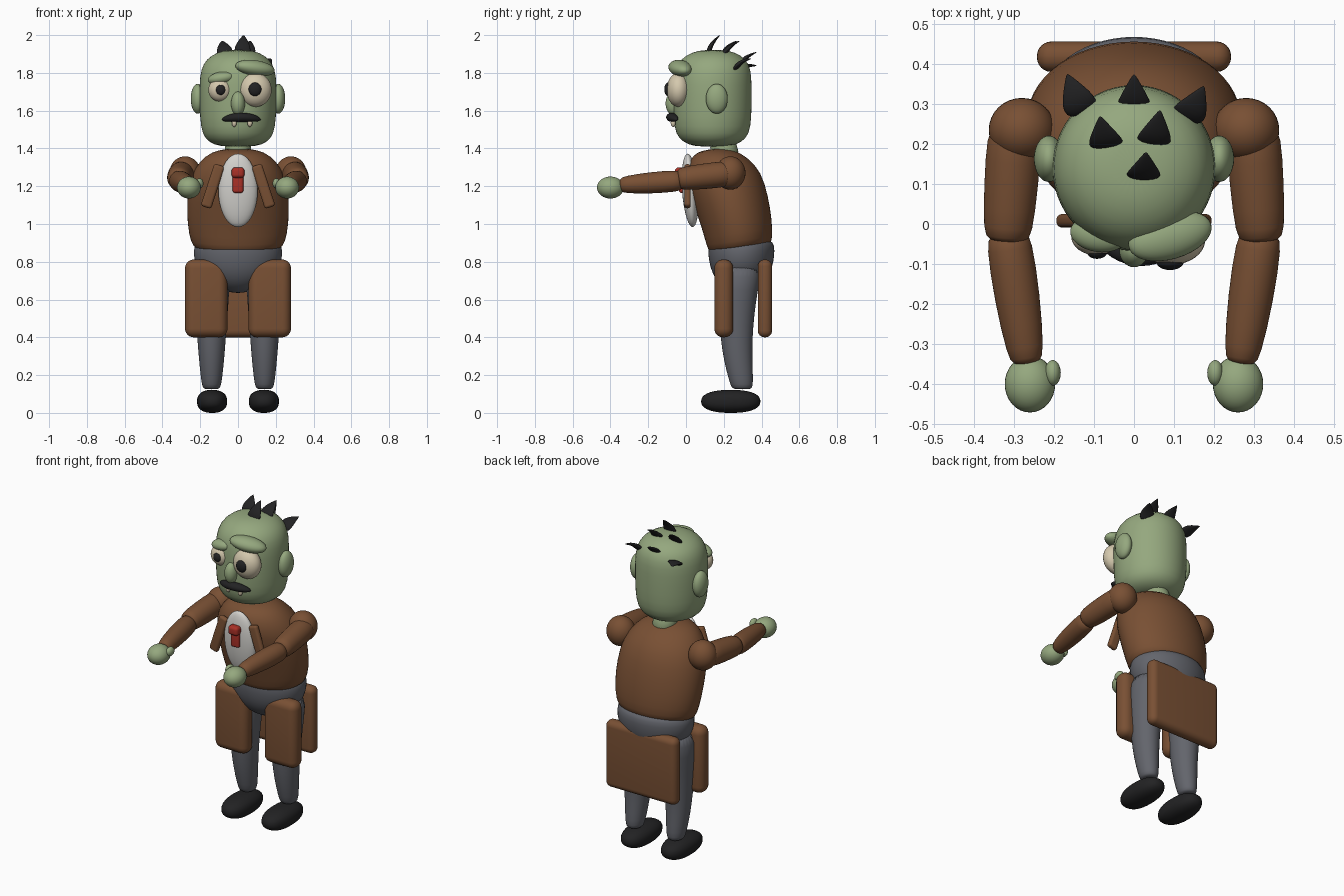
import bpy, bmesh, math
from mathutils import Vector, Matrix, Euler

if "Cube" in bpy.data.objects:
    bpy.data.objects.remove(bpy.data.objects["Cube"])


def material(name, r, g, b):
    m = bpy.data.materials.new(name)
    m.use_nodes = True
    m.diffuse_color = (r, g, b, 1)
    bsdf = m.node_tree.nodes["Principled BSDF"]
    bsdf.inputs["Base Color"].default_value = (r, g, b, 1)
    bsdf.inputs["Roughness"].default_value = 0.8
    return m


SKIN = material("green skin", 0.30, 0.39, 0.21)
COAT = material("brown cloth", 0.19, 0.080, 0.034)
PANTS = material("grey cloth", 0.125, 0.13, 0.15)
BLACK = material("black", 0.016, 0.016, 0.017)
WHITE = material("white shirt", 0.66, 0.65, 0.62)
CREAM = material("cream", 0.66, 0.58, 0.42)
RED = material("red", 0.40, 0.03, 0.02)


def finish(name, bm, mat, matrix=None):
    bmesh.ops.recalc_face_normals(bm, faces=bm.faces)
    if matrix:
        bm.transform(matrix)
    me = bpy.data.meshes.new(name)
    bm.to_mesh(me)
    bm.free()
    me.materials.append(mat)
    for p in me.polygons:
        p.use_smooth = True
    ob = bpy.data.objects.new(name, me)
    bpy.context.collection.objects.link(ob)
    return ob


def placed(loc, rot):
    return Matrix.Translation(loc) @ Euler([math.radians(a) for a in rot]).to_matrix().to_4x4()


def blob(name, loc, size, mat, rot=(0, 0, 0), square=1.0):
    """Ellipsoid; square below one makes it boxier."""
    bm = bmesh.new()
    bmesh.ops.create_uvsphere(bm, u_segments=32, v_segments=18, radius=1)
    for v in bm.verts:
        v.co = [math.copysign(abs(c) ** square, c) * s for c, s in zip(v.co, size)]
    return finish(name, bm, mat, placed(loc, rot))


def slab(name, loc, size, bevel, mat, rot=(0, 0, 0)):
    """Box with rounded edges."""
    bm = bmesh.new()
    bmesh.ops.create_cube(bm, size=1)
    bmesh.ops.scale(bm, vec=size, verts=bm.verts)
    bmesh.ops.bevel(bm, geom=bm.edges[:], offset=bevel, segments=6, profile=0.5, affect='EDGES')
    return finish(name, bm, mat, placed(loc, rot))


def loft(name, rings, mat, matrix=None, slope=0.0, x=0.0):
    """Skin over ellipses given as (height, y centre, x radius, y radius)."""
    bm = bmesh.new()
    n = 28
    loops = []
    for z, yc, rx, ry in rings:
        angles = [2 * math.pi * i / n for i in range(n)]
        loops.append([bm.verts.new((x + rx * math.cos(a), yc + ry * math.sin(a),
                                    z + slope * ry * math.sin(a))) for a in angles])
    for a, b in zip(loops, loops[1:]):
        for i in range(n):
            j = (i + 1) % n
            bm.faces.new((a[i], a[j], b[j], b[i]))
    bm.faces.new(loops[0])
    bm.faces.new(loops[-1])
    ob = finish(name, bm, mat, matrix)
    sub = ob.modifiers.new("smooth", 'SUBSURF')
    sub.levels = sub.render_levels = 1
    return ob


def along(start, end):
    """Matrix taking local z onto the line from start to end."""
    d = Vector(end) - Vector(start)
    return Matrix.Translation(start) @ d.to_track_quat('Z', 'Y').to_matrix().to_4x4(), d.length


def limb(name, start, end, r0, rm, r1, mat):
    m, length = along(start, end)
    steps = ((0, 0.35 * r0), (0.015, 0.75 * r0), (0.06, r0), (0.5, rm),
             (0.93, r1), (0.985, 0.75 * r1), (1, 0.35 * r1))
    return loft(name, [(t * length, 0, r, r) for t, r in steps], mat, m)


# Body
loft("jacket_body", [
    (.865, .285, .17, .12), (.868, .285, .225, .16), (.90, .285, .252, .175),
    (1.0, .27, .27, .186), (1.12, .24, .273, .197), (1.25, .20, .257, .20),
    (1.33, .168, .205, .162), (1.38, .145, .145, .11), (1.397, .135, .06, .045)],
    COAT, slope=0.13)
loft("hips", [
    (.635, .29, .02, .02), (.645, .29, .07, .06), (.68, .29, .14, .115), (.74, .292, .205, .155),
    (.80, .293, .232, .172), (.86, .293, .238, .178), (.91, .293, .225, .172), (.92, .293, .15, .12)],
    PANTS)
m, length = along((0, .225, 1.33), (0, .18, 1.46))
loft("neck", [(t * length, 0, .07, .07) for t in (0, .5, 1)], SKIN, m)

# Shirt front, tie and lapels
blob("shirt_front", (0, .022, 1.178), (.104, .043, .195), WHITE, (4, 0, 0))
slab("tie_knot", (0, -.033, 1.272), (.068, .05, .055), .018, RED)
slab("tie_tail", (0, -.022, 1.212), (.056, .03, .095), .013, RED)

# Head
loft("head", [
    (1.41, .14, .07, .07), (1.418, .14, .125, .125), (1.45, .14, .177, .18), (1.51, .14, .199, .205),
    (1.62, .14, .205, .209), (1.74, .14, .206, .209), (1.82, .142, .198, .203),
    (1.875, .145, .167, .172), (1.91, .145, .11, .115), (1.922, .145, .05, .05)], SKIN)
blob("nose", (0, -.065, 1.638), (.037, .043, .063), SKIN)
blob("left_eye", (.092, -.04, 1.71), (.086, .062, .09), CREAM)
blob("right_eye", (-.095, -.03, 1.71), (.062, .048, .062), CREAM)
blob("left_pupil", (.09, -.095, 1.713), (.034, .02, .036), BLACK)
blob("right_pupil", (-.092, -.071, 1.71), (.025, .016, .027), BLACK)
blob("left_brow", (.09, -.03, 1.825), (.108, .058, .042), SKIN, (0, 8, 16))
blob("right_brow", (-.088, -.025, 1.772), (.073, .045, .034), SKIN, (0, -10, -8))

# Drooping moustache, bent to follow the face
bm = bmesh.new()
bmesh.ops.create_uvsphere(bm, u_segments=32, v_segments=16, radius=1)
for v in bm.verts:
    px, py, pz = v.co
    v.co = (.103 * px, .03 * py + .025 * px * px, .024 * pz - .012 * px * px)
finish("moustache", bm, BLACK, Matrix.Translation((.018, -.075, 1.565)))
for name, tx in (("right_tooth", -.02), ("left_tooth", .063)):
    blob(name, (tx, -.068, 1.535), (.013, .013, .021), CREAM)

# Hair tufts: flat blades leaning back
TUFTS = [((.022, .115, 1.89), (.03, .18, 2.0)), ((-.065, .19, 1.885), (-.085, .27, 1.97)),
         ((.045, .195, 1.885), (.065, .285, 1.97)), ((0, .275, 1.83), (0, .375, 1.91)),
         ((.125, .26, 1.82), (.175, .345, 1.875)), ((-.125, .275, 1.81), (-.167, .375, 1.838))]
for i, (base, tip) in enumerate(TUFTS):
    z = (Vector(tip) - Vector(base)).normalized()
    side = Vector((1, 0, 0)) - z * z.x
    side.normalize()
    frame = Matrix((side, z.cross(side), z)).transposed().to_4x4()
    length = (Vector(tip) - Vector(base)).length
    blade = [(0, 0, .036, .012), (.25, .010, .045, .014), (.5, .014, .036, .011),
             (.8, .008, .017, .006), (1, 0, .002, .002)]
    loft("hair_tuft_%d" % (i + 1), [(t * length, -b, w, d) for t, b, w, d in blade],
         BLACK, Matrix.Translation(base) @ frame)

# Paired parts
for s, side in ((1, "left"), (-1, "right")):
    blob(side + "_ear", (s * .213, .163, 1.663), (.037, .058, .079), SKIN)
    slab(side + "_lapel", (s * .134, .008, 1.2), (.058, .034, .235), .015, COAT, (0, s * -18, 0))

    # Arm
    blob(side + "_shoulder", (s * .28, .235, 1.27), (.083, .08, .088), COAT)
    limb(side + "_upper_arm", (s * .297, .24, 1.268), (s * .317, -.045, 1.237), .07, .068, .062, COAT)
    limb(side + "_forearm", (s * .316, -.02, 1.23), (s * .267, -.35, 1.206), .058, .058, .046, COAT)
    blob(side + "_hand", (s * .26, -.4, 1.193), (.063, .071, .058), SKIN)
    blob(side + "_thumb", (s * .203, -.372, 1.215), (.02, .032, .027), SKIN)

    # Leg and shoe
    loft(side + "_leg", [
        (.125, .297, .03, .035), (.13, .297, .047, .055), (.17, .292, .055, .064),
        (.28, .275, .067, .076), (.40, .267, .076, .085), (.52, .268, .085, .094),
        (.65, .272, .095, .108), (.80, .29, .10, .12)], PANTS, x=s * .14)
    blob(side + "_shoe", (s * .137, .237, .061), (.08, .157, .061), BLACK, square=.85)

    # Front coat skirt
    slab(side + "_coat_skirt", (s * .168, .2, .606), (.225, .1, .412), .046, COAT)

# Back coat skirt
slab("back_coat_skirt", (0, .418, .606), (.485, .076, .412), .036, COAT)
